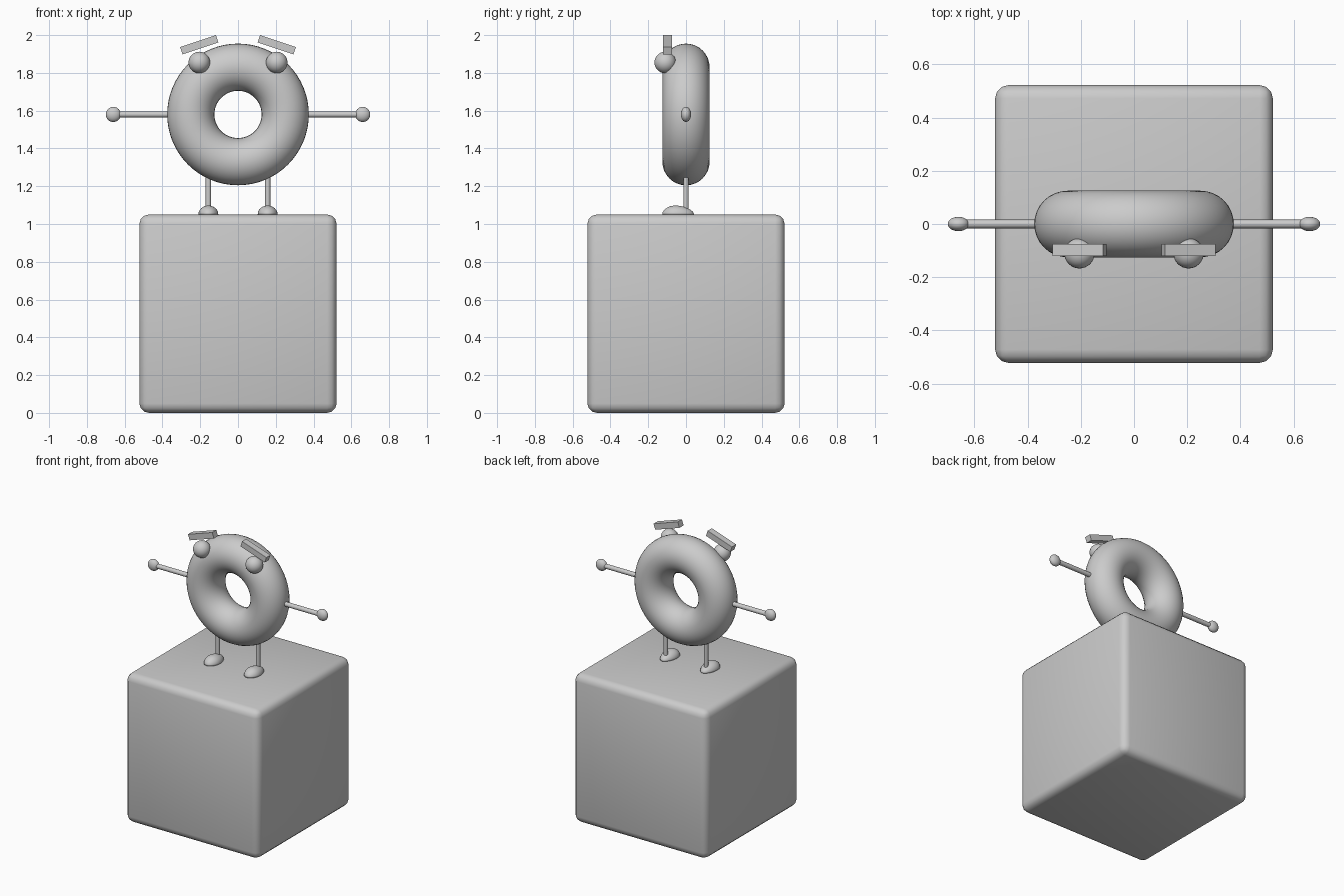
import bpy
from math import radians, pi

if "Cube" in bpy.data.objects:
    bpy.data.objects.remove(bpy.data.objects["Cube"])


def finish(name, angle=None):
    ob = bpy.context.object
    ob.name = name
    bpy.ops.object.transform_apply(location=False, rotation=True, scale=True)
    if angle:
        bpy.ops.object.shade_smooth_by_angle(angle=radians(angle))
    return ob


def ball(name, loc, radii):
    bpy.ops.mesh.primitive_uv_sphere_add(segments=32, ring_count=16, location=loc)
    bpy.context.object.scale = radii
    return finish(name, 60)


def rod(name, loc, radius, length, rot=(0, 0, 0)):
    bpy.ops.mesh.primitive_cylinder_add(vertices=24, radius=radius, depth=length,
                                        location=loc, rotation=rot)
    return finish(name, 40)


# Pedestal block with softened edges
bpy.ops.mesh.primitive_cube_add(size=1, location=(0, 0, 0.525))
bpy.context.object.scale = (1.044, 1.044, 1.05)
block = finish("pedestal_block")
bevel = block.modifiers.new("bevel", 'BEVEL')
bevel.width = 0.05
bevel.segments = 3
bpy.ops.object.modifier_apply(modifier="bevel")
bpy.ops.object.shade_smooth_by_angle(angle=radians(40))

# Ring body standing upright
bpy.ops.mesh.primitive_torus_add(major_radius=0.25, minor_radius=0.125,
                                 major_segments=64, minor_segments=32,
                                 location=(0, 0, 1.58), rotation=(pi / 2, 0, 0))
finish("ring_body", 60)

for side, s in (("left", -1), ("right", 1)):
    # Arm and hand
    rod(side + "_arm", (s * 0.5, 0, 1.58), 0.016, 0.3, (0, pi / 2, 0))
    ball(side + "_hand", (s * 0.66, 0, 1.58), (0.04, 0.027, 0.04))

    # Leg
    rod(side + "_leg", (s * 0.157, 0, 1.16), 0.014, 0.2)

    # Shoe: flat-bottomed dome, lower and narrower at the heel
    foot = ball(side + "_foot", (s * 0.157, -0.042, 1.05), (0.055, 0.084, 0.05))
    for v in foot.data.vertices:
        t = min(1, max(0, (v.co.y + 0.03) / 0.1))
        v.co.x *= 1 - 0.15 * t
        v.co.z = max(0, v.co.z) * (1 - 0.2 * t)

    # Eye and slanted brow
    ball(side + "_eye", (s * 0.205, -0.11, 1.855), (0.057, 0.057, 0.057))
    bpy.ops.mesh.primitive_cube_add(size=1, location=(s * 0.205, -0.098, 1.949),
                                    rotation=(0, s * radians(18.5), 0))
    bpy.context.object.scale = (0.2, 0.046, 0.041)
    finish(side + "_brow")
